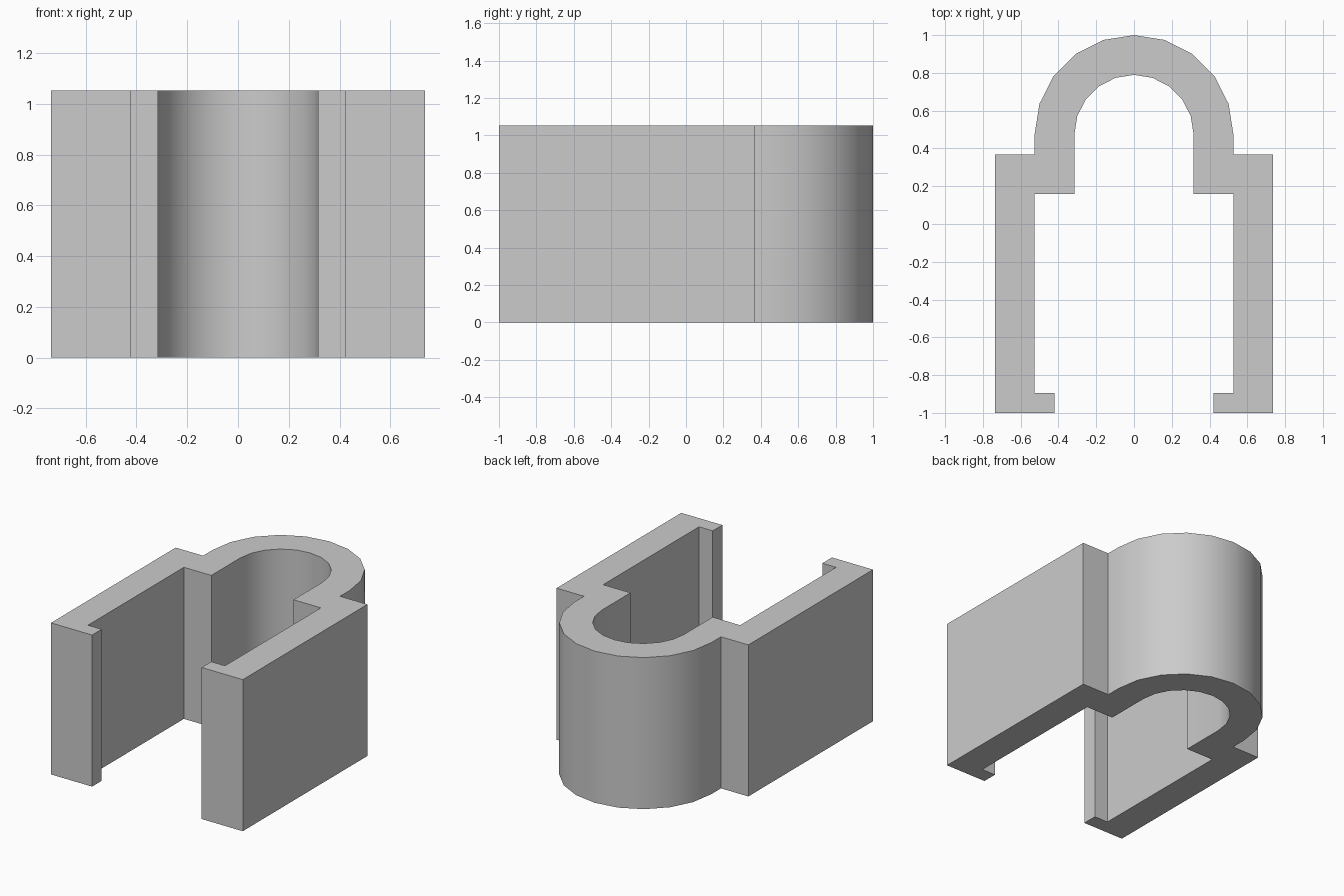
import bpy, bmesh
from math import sin, cos, radians
from mathutils import Vector

cube = bpy.data.objects.get("Cube")
if cube:
    bpy.data.objects.remove(cube, do_unlink=True)

U = 1 / 19            # design unit: the clip is 38 units long
HEIGHT = 20 * U
ARC_Y = 9 * U         # centre of the rounded back
OUTER, INNER = 10 * U, 6 * U
STEPS = 10            # segments in each half circle

grey = bpy.data.materials.new("grey plastic")
grey.use_nodes = True
colour = (0.6, 0.6, 0.6, 1)
grey.diffuse_color = colour
grey.node_tree.nodes["Principled BSDF"].inputs["Base Color"].default_value = colour


def arc(radius):
    """Half circle from the +x end round the back to the -x end."""
    angles = [radians(180 * i / STEPS) for i in range(STEPS + 1)]
    return [(radius * cos(a), ARC_Y + radius * sin(a)) for a in angles]


def mirrored(points):
    return [(-x, y) for x, y in reversed(points)]


# Outer side of one arm, from the front lip back to the shoulder
arm_outside = [(x * U, y * U) for x, y in [(8, -19), (14, -19), (14, 7), (10, 7)]]
# Inner side of the same arm, from the lip back to the throat
arm_inside = [(x * U, y * U) for x, y in [(8, -17), (10, -17), (10, 3), (6, 3)]]

outside = arm_outside + arc(OUTER) + mirrored(arm_outside)
inside = arm_inside + arc(INNER) + mirrored(arm_inside)
outline = outside + inside[::-1]

# Extrude the closed outline into the clip
bm = bmesh.new()
base = bm.faces.new([bm.verts.new((x, y, 0)) for x, y in outline])
top = bmesh.ops.extrude_face_region(bm, geom=[base], use_keep_orig=True)
top_verts = [g for g in top["geom"] if isinstance(g, bmesh.types.BMVert)]
bmesh.ops.translate(bm, verts=top_verts, vec=Vector((0, 0, HEIGHT)))
bmesh.ops.recalc_face_normals(bm, faces=bm.faces)

mesh = bpy.data.meshes.new("clip_body")
bm.to_mesh(mesh)
bm.free()
mesh.materials.append(grey)
clip = bpy.data.objects.new("clip_body", mesh)
bpy.context.collection.objects.link(clip)

# Smooth the curved walls, keep the corners sharp
bpy.ops.object.select_all(action="DESELECT")
clip.select_set(True)
bpy.context.view_layer.objects.active = clip
bpy.ops.object.shade_smooth_by_angle(angle=radians(30))
